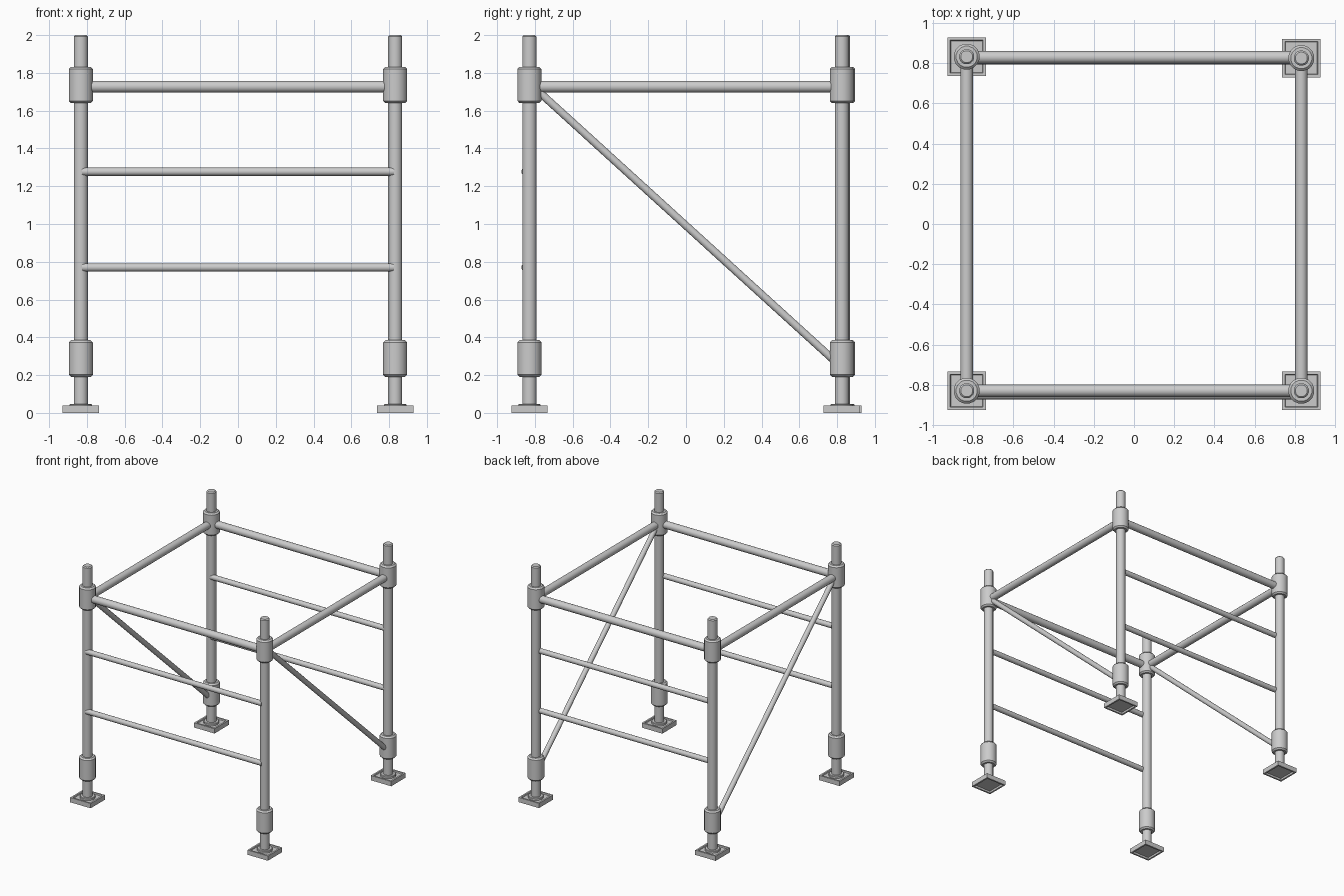
import bpy, bmesh
from mathutils import Vector
from math import pi, cos, sin

if "Cube" in bpy.data.objects:
    bpy.data.objects.remove(bpy.data.objects["Cube"])

SIDES = 16
POST_R, COLLAR_R = 0.038, 0.065


def finish(bm, name, smooth=True):
    bmesh.ops.recalc_face_normals(bm, faces=bm.faces)
    me = bpy.data.meshes.new(name)
    bm.to_mesh(me)
    bm.free()
    ob = bpy.data.objects.new(name, me)
    bpy.context.collection.objects.link(ob)
    if smooth:
        bpy.ops.object.select_all(action='DESELECT')
        ob.select_set(True)
        bpy.context.view_layer.objects.active = ob
        bpy.ops.object.shade_smooth_by_angle(angle=0.6)
    return ob


def tube(name, a, b, r, chamfer=0.0):
    """Closed round bar from a to b with chamfered ends."""
    a, b = Vector(a), Vector(b)
    length = (b - a).length
    rot = (b - a).to_track_quat('Z', 'Y')
    profile = [(r, 0), (r, length)]
    if chamfer:
        profile = [(r - chamfer, 0), (r, chamfer),
                   (r, length - chamfer), (r - chamfer, length)]
    bm = bmesh.new()
    rings = []
    for rad, h in profile:
        angles = [2 * pi * (i + 0.5) / SIDES for i in range(SIDES)]
        rings.append([bm.verts.new(a + rot @ Vector((rad * cos(t), rad * sin(t), h)))
                      for t in angles])
    for lo, hi in zip(rings, rings[1:]):
        for i in range(SIDES):
            j = (i + 1) % SIDES
            bm.faces.new((lo[i], lo[j], hi[j], hi[i]))
    bm.faces.new(rings[0])
    bm.faces.new(rings[-1])
    return finish(bm, name)


def base_plate(name, x, y):
    """Square foot with a shallow tray on top and a hollow underside."""
    bm = bmesh.new()
    bmesh.ops.create_cube(bm, size=1)
    for v in bm.verts:
        v.co = Vector((x + v.co.x * 0.192, y + v.co.y * 0.192, (v.co.z + 0.5) * 0.04))
    bm.normal_update()
    caps = [f for f in bm.faces if abs(f.normal.z) > 0.9]
    for f in caps:
        depth = -0.010 if f.normal.z > 0 else -0.015
        bmesh.ops.inset_region(bm, faces=[f], thickness=0.020)
        bmesh.ops.inset_region(bm, faces=[f], thickness=0.004, depth=depth)
    finish(bm, name, smooth=False)


# Legs: post, two couplers, foot flange and plate
legs = {"front_left": (-0.832, -0.829), "front_right": (0.832, -0.829),
        "back_left": (-0.832, 0.832), "back_right": (0.832, 0.825)}
for key, (x, y) in legs.items():
    tube(key + "_post", (x, y, 0.027), (x, y, 2.0), POST_R, 0.008)
    tube(key + "_upper_coupler", (x, y, 1.64), (x, y, 1.832), COLLAR_R, 0.012)
    tube(key + "_lower_coupler", (x, y, 0.19), (x, y, 0.385), COLLAR_R, 0.012)
    tube(key + "_foot_flange", (x, y, 0.026), (x, y, 0.048), 0.060, 0.004)
    base_plate(key + "_base_plate", x, y)

# Front and back: top rail and two rungs
for side, y, rung_y in (("front", -0.829, -0.85), ("back", 0.829, 0.815)):
    tube(side + "_top_rail", (-0.80, y, 1.727), (0.80, y, 1.727), 0.031)
    for label, z in (("upper", 1.277), ("lower", 0.77)):
        tube(f"{side}_{label}_rung", (-0.825, rung_y, z), (0.825, rung_y, z), 0.022)

# Left and right: top rail and diagonal brace
for side, s in (("left", -1), ("right", 1)):
    x = s * 0.832
    tube(side + "_top_rail", (x, -0.80, 1.727), (x, 0.80, 1.727), 0.031)
    tube(side + "_diagonal_brace", (x, -0.79, 1.71), (x, 0.785, 0.277), 0.021)
